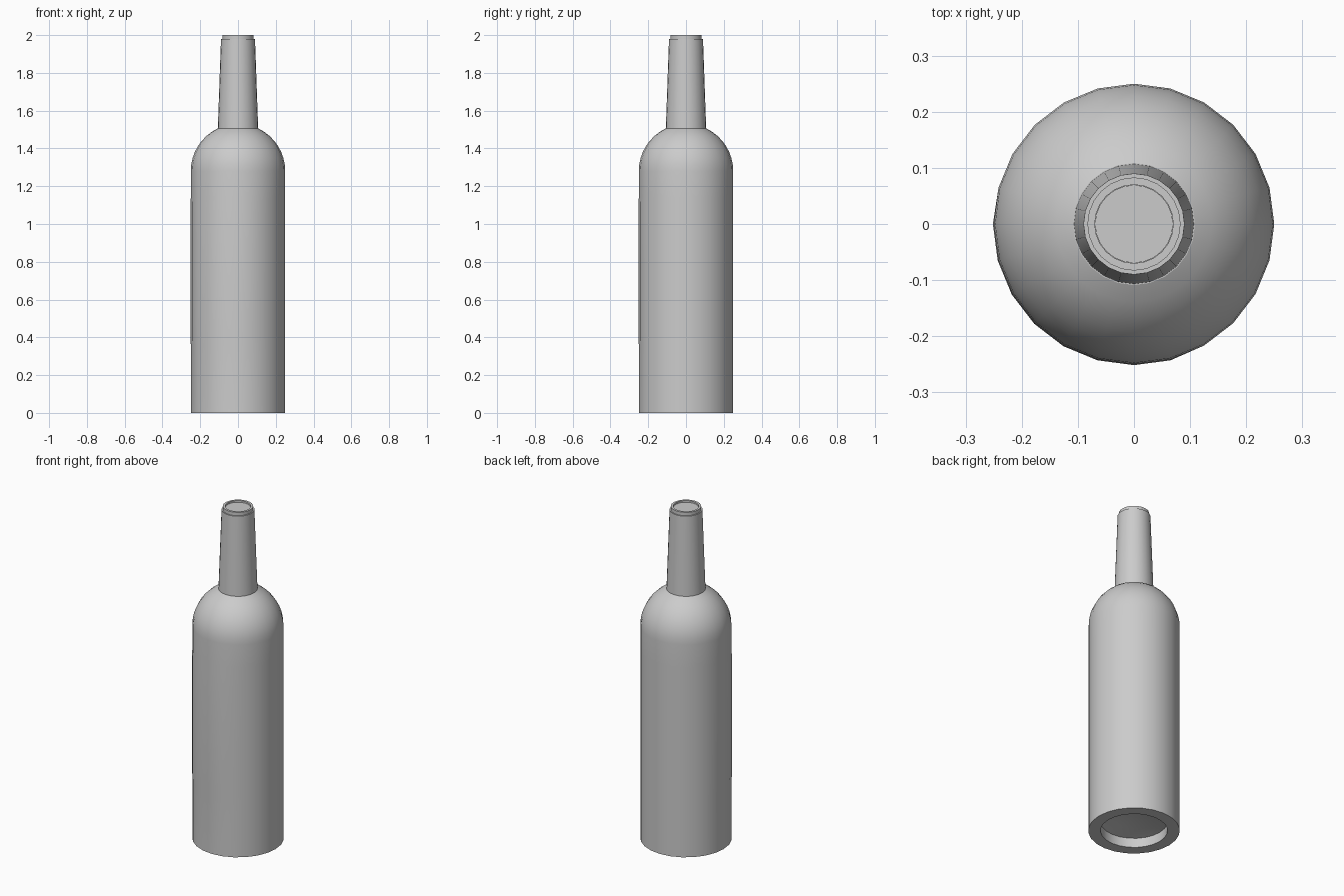
import bpy, bmesh, math

cube = bpy.data.objects.get("Cube")
if cube:
    bpy.data.objects.remove(cube, do_unlink=True)

SIDES = 24

# One plain grey for the whole bottle
grey = bpy.data.materials.new("light grey")
grey.use_nodes = True
colour = (0.6, 0.6, 0.6, 1)
grey.diffuse_color = colour
grey.node_tree.nodes["Principled BSDF"].inputs["Base Color"].default_value = colour


def lathe(name, profile, bump=None):
    """Spin a (radius, height) profile around z; the two ends are capped."""
    bm = bmesh.new()
    rings = []
    for r, z in profile:
        ring = []
        for i in range(SIDES):
            deg = i * 360 / SIDES
            rr = r + (bump(deg, z) if bump else 0)
            a = math.radians(deg)
            ring.append(bm.verts.new((rr * math.cos(a), rr * math.sin(a), z)))
        rings.append(ring)
    for low, high in zip(rings, rings[1:]):
        for i in range(SIDES):
            j = (i + 1) % SIDES
            bm.faces.new((low[i], low[j], high[j], high[i]))
    bm.faces.new(rings[0][::-1])
    bm.faces.new(rings[-1])
    bmesh.ops.recalc_face_normals(bm, faces=bm.faces[:])
    mesh = bpy.data.meshes.new(name)
    bm.to_mesh(mesh)
    bm.free()
    mesh.materials.append(grey)
    obj = bpy.data.objects.new(name, mesh)
    bpy.context.collection.objects.link(obj)
    bpy.ops.object.select_all(action='DESELECT')
    obj.select_set(True)
    bpy.context.view_layer.objects.active = obj
    bpy.ops.object.shade_smooth_by_angle(angle=math.radians(30))
    return obj


def label_bump(deg, z):
    """Barely raised label panel on the front right of the body."""
    return 0.0015 if 175 < deg < 290 and 0.39 < z < 1.11 else 0


# Body: recessed punt in the base, straight wall, round shoulder
R, SHOULDER_Z = 0.25, 1.28
body = [(0.03, 0.078), (0.10, 0.072), (0.183, 0.057), (0.183, 0), (R, 0),
        (R, 0.36), (R, 0.40), (R, 1.10), (R, 1.14)]
for k in range(9):
    a = math.radians(64.2 * k / 8)
    body.append((R * math.cos(a), SHOULDER_Z + R * math.sin(a)))
lathe("bottle_body", body, label_bump)

# Neck: tapered sleeve, small ledge, lip and shallow mouth
lathe("bottle_neck", [(0.107, 1.5), (0.09, 1.98), (0.083, 1.98), (0.083, 2.0),
                      (0.07, 2.0), (0.07, 1.985)])

# Stopper sitting just below the lip
lathe("stopper", [(0.0695, 1.95), (0.0695, 1.99)])
